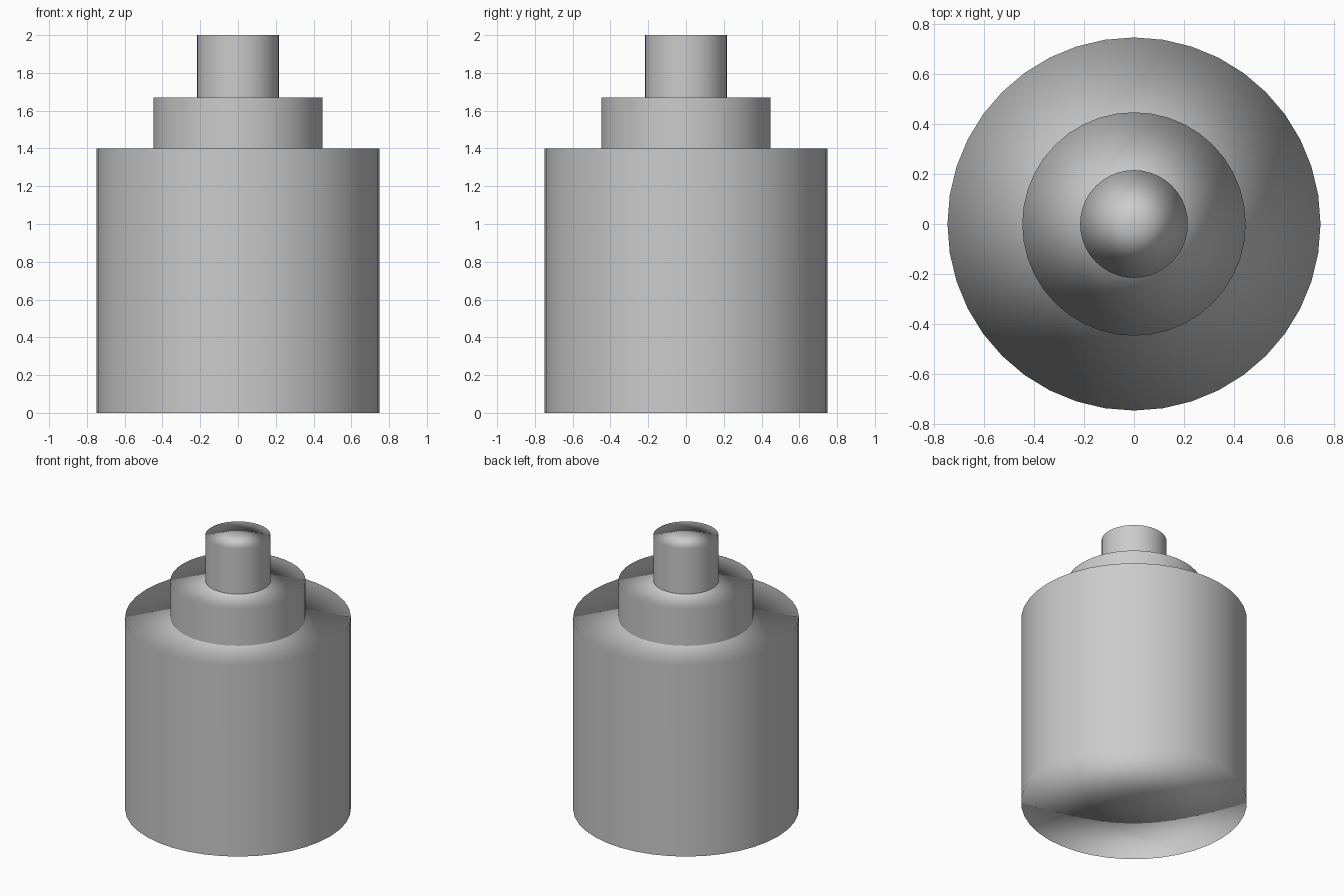
import bpy
import bmesh
from mathutils import Vector

SEGMENTS = 40

cube = bpy.data.objects.get("Cube")
if cube:
    bpy.data.objects.remove(cube, do_unlink=True)

# One plain grey for every tier
grey = bpy.data.materials.new("light_grey")
grey.use_nodes = True
colour = (0.6, 0.6, 0.6, 1.0)
grey.diffuse_color = colour
grey.node_tree.nodes["Principled BSDF"].inputs["Base Color"].default_value = colour


def add_tier(name, radius, bottom, top):
    """Closed cylinder with fan caps, shaded softly from side to cap."""
    bm = bmesh.new()
    bmesh.ops.create_cone(bm, segments=SEGMENTS, cap_ends=True, cap_tris=True,
                          radius1=radius, radius2=radius, depth=top - bottom)
    bmesh.ops.translate(bm, verts=bm.verts, vec=(0, 0, (bottom + top) / 2))
    for face in bm.faces:
        face.smooth = True
    mesh = bpy.data.meshes.new(name)
    bm.to_mesh(mesh)
    bm.free()
    mesh.materials.append(grey)

    # Rim normals point straight out, cap centres straight up or down
    middle = (bottom + top) / 2
    normals = []
    for vert in mesh.vertices:
        outward = Vector((vert.co.x, vert.co.y, 0))
        if outward.length < radius / 2:
            outward = Vector((0, 0, 1 if vert.co.z > middle else -1))
        normals.append(outward.normalized())
    mesh.normals_split_custom_set_from_vertices(normals)

    obj = bpy.data.objects.new(name, mesh)
    bpy.context.collection.objects.link(obj)


# Three stacked tiers
add_tier("body", 0.748, 0.0, 1.4)
add_tier("shoulder", 0.448, 1.4, 1.67)
add_tier("neck", 0.216, 1.67, 2.0)
